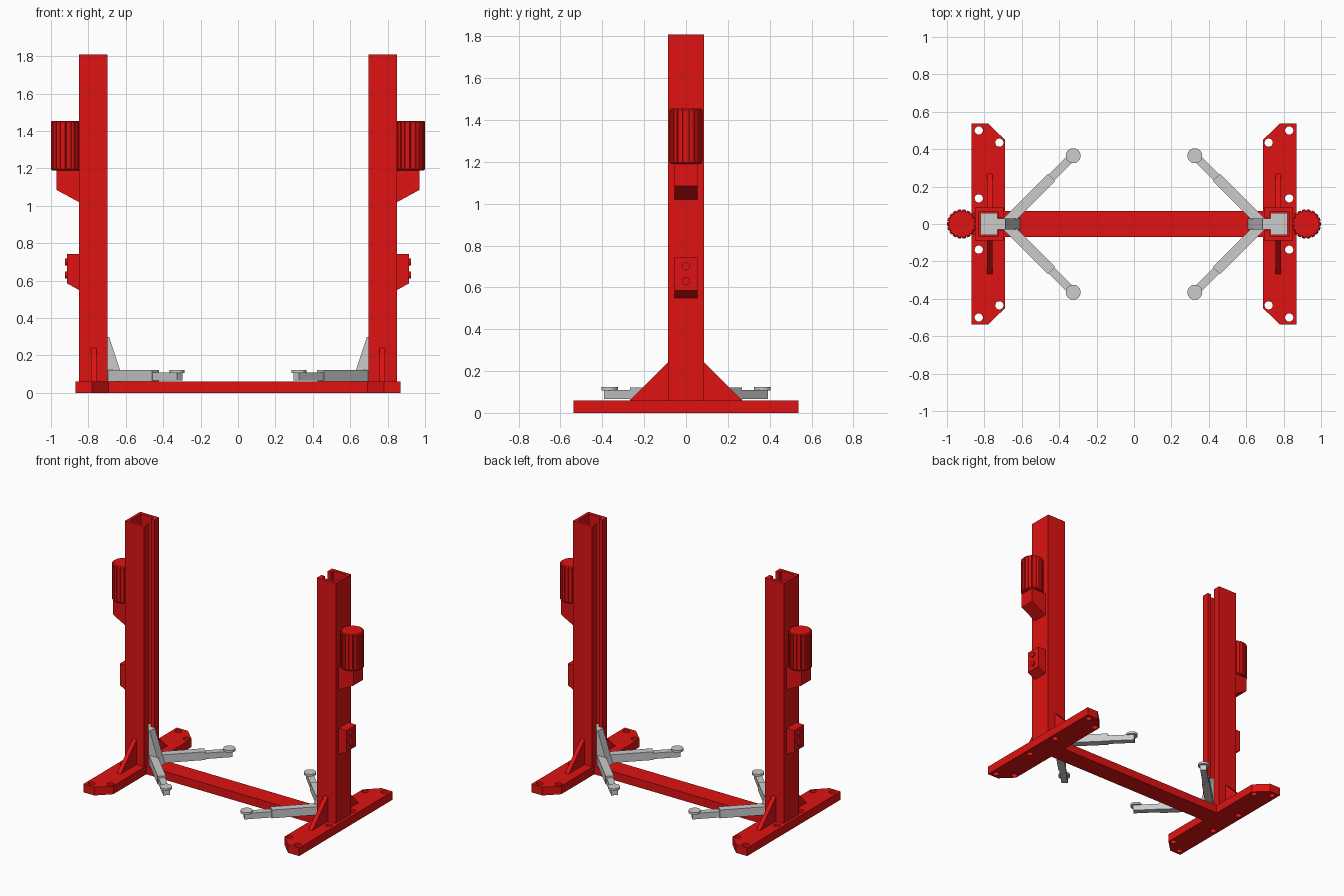
import bpy, bmesh, math
from mathutils import Matrix, Vector

if "Cube" in bpy.data.objects:
    bpy.data.objects.remove(bpy.data.objects["Cube"])

red = bpy.data.materials.new("red_paint")
red.diffuse_color = (0.74, 0.006, 0.006, 1)
red.use_nodes = True
red.node_tree.nodes["Principled BSDF"].inputs["Base Color"].default_value = red.diffuse_color


def finish(name, bm, side=1, mat=red):
    """Mirror to the given side, fix normals and link as an object."""
    for v in bm.verts:
        v.co.x *= side
    bmesh.ops.recalc_face_normals(bm, faces=bm.faces)
    me = bpy.data.meshes.new(name)
    bm.to_mesh(me)
    bm.free()
    if mat:
        me.materials.append(mat)
    ob = bpy.data.objects.new(name, me)
    bpy.context.collection.objects.link(ob)
    return ob


def loft(rings):
    """Closed solid through rings of matching points."""
    bm = bmesh.new()
    loops = [[bm.verts.new(p) for p in r] for r in rings]
    n = len(loops[0])
    for a, b in zip(loops, loops[1:]):
        for i in range(n):
            j = (i + 1) % n
            bm.faces.new((a[i], a[j], b[j], b[i]))
    bm.faces.new(loops[0])
    bm.faces.new(loops[-1])
    return bm


def prism_z(pts, z0, z1):
    return loft([[(x, y, z) for x, y in pts] for z in (z0, z1)])


def prism_y(pts, half):
    return loft([[(x, y, z) for x, z in pts] for y in (-half, half)])


def prism_x(pts, x0, x1):
    return loft([[(x, y, z) for y, z in pts] for x in (x0, x1)])


def circle(cx, cy, r, n):
    return [(cx + r * math.cos(2 * math.pi * i / n),
             cy + r * math.sin(2 * math.pi * i / n)) for i in range(n)]


def bar(start, d, t0, t1, w, z0, z1):
    """Box running along direction d in plan."""
    p = Vector((-d.y, d.x)) * w
    a, b = start + d * t0, start + d * t1
    return prism_z([a - p, b - p, b + p, a + p], z0, z1)


# Cross beam
finish("cross_beam", prism_z([(-.69, -.07), (.69, -.07), (.69, .07), (-.69, .07)], 0, .06))

for s, tag in ((1, "right"), (-1, "left")):
    # Base plate with bolt holes
    plate = finish("base_plate_" + tag, prism_z(
        [(.87, -.538), (.87, .538), (.78, .538), (.69, .45), (.69, -.45), (.78, -.538)], 0, .06), s)
    cutter_bm = bmesh.new()
    for x, y in ((.83, .5), (.72, .435), (.83, .137)):
        for m in (1, -1):
            bmesh.ops.create_cone(cutter_bm, cap_ends=True, segments=24, radius1=.022, radius2=.022,
                                  depth=.2, matrix=Matrix.Translation((x, y * m, .03)))
    cutter = finish("bolt_hole_cutter", cutter_bm, s)
    cutter.hide_render = True
    mod = plate.modifiers.new("bolt_holes", 'BOOLEAN')
    mod.operation, mod.object, mod.solver = 'DIFFERENCE', cutter, 'EXACT'
    bpy.context.view_layer.objects.active = plate
    bpy.ops.object.modifier_apply(modifier=mod.name)
    bpy.data.objects.remove(cutter)

    # Column: C channel with lips folded inward
    half = [(.85, .087), (.697, .087), (.697, .035), (.725, .035), (.725, .065), (.828, .065)]
    finish("column_" + tag, prism_z(half + [(x, -y) for x, y in reversed(half)], .06, 1.81), s)

    # Gussets on both sides of the column
    for m, end in ((1, "back"), (-1, "front")):
        finish(f"gusset_{end}_{tag}", prism_x(
            [(.085 * m, .06), (.268 * m, .06), (.085 * m, .242)], .757, .787), s)

    # Motor with cooling ribs, chamfered ends
    ribs, rings = 18, []
    for z, k in ((1.19, .92), (1.197, 1), (1.448, 1), (1.455, .92)):
        ring = []
        for i in range(ribs):
            for f, r in ((-.36, .078), (0, .079), (.36, .078), (.4, .072), (.6, .072)):
                a = 2 * math.pi * (i + f) / ribs
                ring.append((.921 + k * r * math.cos(a), k * r * math.sin(a), z))
        rings.append(ring)
    finish("motor_" + tag, loft(rings), s)
    finish("motor_bracket_" + tag, prism_y([(.85, 1.02), (.97, 1.085), (.97, 1.19), (.85, 1.19)], .056), s)

    # Control box with two buttons
    finish("control_box_" + tag, prism_y([(.85, .55), (.913, .585), (.913, .742), (.85, .742)], .056), s)
    for z, word in ((.70, "up"), (.63, "down")):
        finish(f"{word}_button_{tag}", prism_x(circle(0, z, .019, 24), .91, .924), s)

    # Lifting carriage: block inside the column, neck through the slot, sloped nose
    finish("carriage_" + tag, prism_z(
        [(.822, -.06), (.822, .06), (.73, .06), (.73, .03), (.688, .03),
         (.688, -.03), (.73, -.03), (.73, -.06)], .062, .30), s, None)
    finish("carriage_nose_" + tag, prism_y([(.69, .062), (.69, .30), (.61, .062)], .03), s, None)

    # Swing arms with telescoping end and round lifting pad
    for m, end in ((1, "back"), (-1, "front")):
        d = Vector((-1, m)).normalized()
        o = Vector((.676, .013 * m))
        pad = Vector((.325, .365 * m))
        length = (pad - o).length
        finish(f"arm_{end}_{tag}", bar(o, d, 0, .333, .027, .062, .122), s, None)
        finish(f"arm_extension_{end}_{tag}", bar(o, d, .2, length + .018, .022, .066, .109), s, None)
        finish(f"lifting_pad_{end}_{tag}", prism_z(circle(pad.x, pad.y, .04, 32), .107, .123), s, None)
